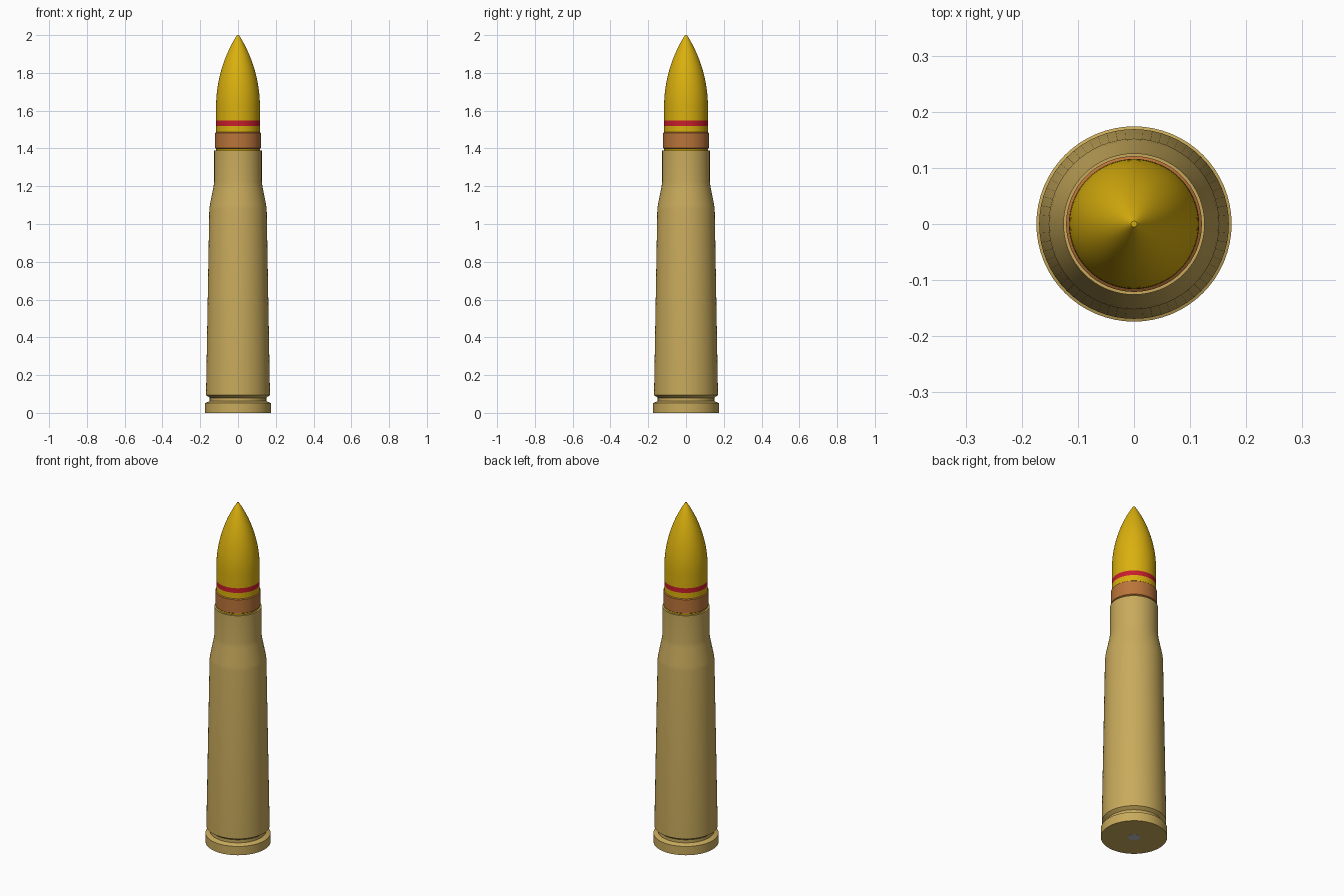
import bpy, bmesh, math

if "Cube" in bpy.data.objects:
    bpy.data.objects.remove(bpy.data.objects["Cube"])

SEGMENTS = 64


def srgb(r, g, b):
    def lin(c):
        c /= 255
        return c / 12.92 if c <= 0.04045 else ((c + 0.055) / 1.055) ** 2.4
    return (lin(r), lin(g), lin(b), 1)


def material(name, rgb):
    m = bpy.data.materials.new(name)
    m.diffuse_color = srgb(*rgb)
    m.use_nodes = True
    m.node_tree.nodes["Principled BSDF"].inputs["Base Color"].default_value = m.diffuse_color
    return m


brass = material("brass", (200, 170, 92))
yellow = material("yellow_paint", (218, 176, 14))
copper = material("copper", (186, 116, 58))
red = material("red_paint", (200, 30, 44))
steel = material("primer_grey", (190, 190, 194))


def lathe(name, profile, mats, rule=None):
    """Spin (radius, z) points listed from bottom to top; cap any open end."""
    bm = bmesh.new()
    rings = []
    for r, z in profile:
        rings.append([bm.verts.new((r * math.cos(a), r * math.sin(a), z))
                      for a in (2 * math.pi * i / SEGMENTS for i in range(SEGMENTS))])
    for low, high in zip(rings, rings[1:]):
        for i in range(SEGMENTS):
            j = (i + 1) % SEGMENTS
            bm.faces.new((low[i], low[j], high[j], high[i]))
    bm.faces.new(rings[0][::-1])
    bm.faces.new(rings[-1])
    if rule:
        for f in bm.faces:
            f.material_index = rule(f.calc_center_median().z)
    mesh = bpy.data.meshes.new(name)
    bm.to_mesh(mesh)
    bm.free()
    for m in mats:
        mesh.materials.append(m)
    ob = bpy.data.objects.new(name, mesh)
    bpy.context.collection.objects.link(ob)
    bpy.ops.object.select_all(action='DESELECT')
    ob.select_set(True)
    bpy.context.view_layer.objects.active = ob
    bpy.ops.object.shade_smooth_by_angle(angle=math.radians(25))
    return ob


# Bottle-necked case with rim and extractor groove
lathe("case", [(0.174, 0.0), (0.174, 0.052), (0.15, 0.062), (0.15, 0.08),
               (0.169, 0.094), (0.169, 0.105), (0.152, 1.075), (0.149, 1.10),
               (0.129, 1.20), (0.126, 1.225), (0.126, 1.39), (0.116, 1.39)], [brass])

# Primer disc set in the base
lathe("primer", [(0.031, -0.001), (0.031, 0.004)], [steel])

# Projectile: straight body, then a pointed circular-arc nose
R, Z0, Z1 = 0.116, 1.62, 2.0
L = Z1 - Z0 + 0.008
rho = (R * R + L * L) / (2 * R)
nose = []
for i in range(1, 17):
    h = (Z1 - Z0) * i / 16
    nose.append((math.sqrt(rho * rho - h * h) + R - rho, Z0 + h))
lathe("projectile", [(R, 1.37), (R, 1.52), (R, 1.548), (R, Z0)] + nose,
      [yellow, red], lambda z: 1 if 1.521 < z < 1.547 else 0)

# Copper driving band
lathe("driving_band", [(R, 1.398), (0.121, 1.402), (0.121, 1.482), (R, 1.486)], [copper])
